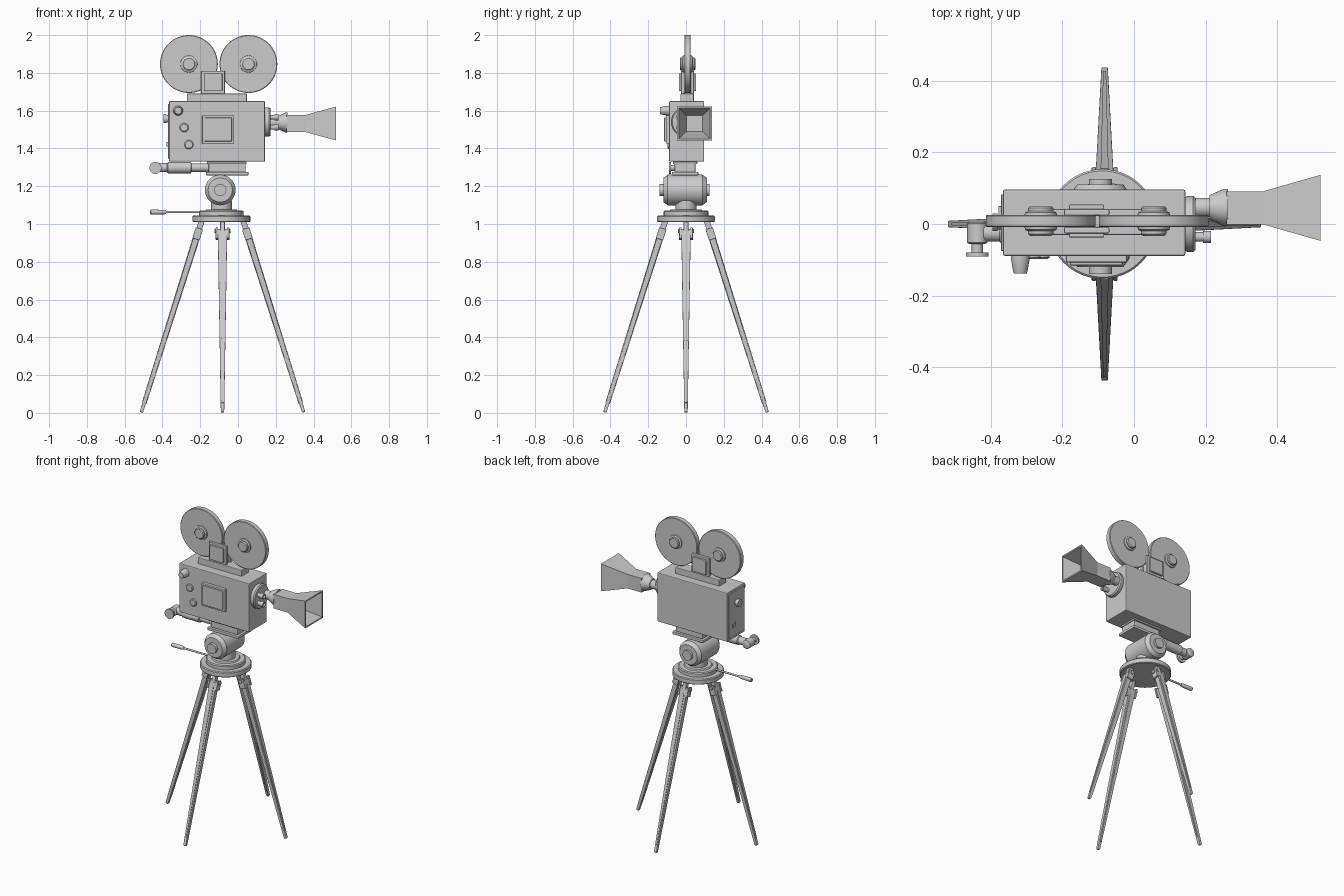
import bpy, bmesh, math
from mathutils import Matrix, Vector

if "Cube" in bpy.data.objects:
    bpy.data.objects.remove(bpy.data.objects["Cube"])

AXES = {
    'x': Matrix(((0, 0, 1), (1, 0, 0), (0, 1, 0))).to_4x4(),
    'y': Matrix(((0, 1, 0), (0, 0, 1), (1, 0, 0))).to_4x4(),
    'z': Matrix.Identity(4),
}


def finish(name, bm, bevel=0.0, smooth=False, matrix=None):
    if matrix is not None:
        bm.transform(matrix)
    bmesh.ops.recalc_face_normals(bm, faces=bm.faces[:])
    mesh = bpy.data.meshes.new(name)
    bm.to_mesh(mesh)
    bm.free()
    ob = bpy.data.objects.new(name, mesh)
    bpy.context.collection.objects.link(ob)
    if bevel:
        mod = ob.modifiers.new("bevel", 'BEVEL')
        mod.width, mod.segments = bevel, 2
    if smooth:
        bpy.ops.object.select_all(action='DESELECT')
        bpy.context.view_layer.objects.active = ob
        ob.select_set(True)
        bpy.ops.object.shade_smooth_by_angle(angle=math.radians(35))
    return ob


def box(name, xs, ys, zs, bevel=0.0, matrix=None):
    bm = bmesh.new()
    bmesh.ops.create_cube(bm, size=1)
    for v in bm.verts:
        v.co = Vector([a + (b - a) * (c + 0.5) for (a, b), c in zip((xs, ys, zs), v.co)])
    return finish(name, bm, bevel, matrix=matrix)


def skin(rings):
    # joins closed loops of points in order and caps both ends
    bm = bmesh.new()
    loops = [[bm.verts.new(p) for p in ring] for ring in rings]
    n = len(loops[0])
    for a, b in zip(loops, loops[1:]):
        for i in range(n):
            j = (i + 1) % n
            bm.faces.new((a[i], a[j], b[j], b[i]))
    bm.faces.new(loops[0])
    bm.faces.new(loops[-1])
    return bm


def lathe(name, centre, axis, profile, n=32, matrix=None):
    # profile points are (position along axis, radius)
    bm = skin([[(r * math.cos(2 * math.pi * i / n), r * math.sin(2 * math.pi * i / n), t)
                for i in range(n)] for t, r in profile])
    bm.transform(Matrix.Translation(centre) @ AXES[axis])
    return finish(name, bm, smooth=True, matrix=matrix)


def square_loft(name, centre, axis, profile, bevel=0.0, matrix=None):
    # profile points are (position along axis, half width, half height)
    bm = skin([[(a, b, t), (-a, b, t), (-a, -b, t), (a, -b, t)] for t, a, b in profile])
    bm.transform(Matrix.Translation(centre) @ AXES[axis])
    return finish(name, bm, bevel, matrix=matrix)


# camera body
box("camera_body", (-.365, .143), (-.089, .096), (1.33, 1.65), .005)
box("rear_door", (-.371, -.36), (-.075, .082), (1.345, 1.635), .003)
box("rear_switch", (-.378, -.365), (.02, .05), (1.41, 1.435), .002)
lathe("rear_eyepiece", (0, .005, 1.558), 'x',
      [(-.395, .018), (-.395, .024), (-.38, .024), (-.38, .02), (-.36, .02)])
box("side_door", (-.19, -.02), (-.107, -.085), (1.425, 1.575), .004)
box("side_door_panel", (-.178, -.032), (-.116, -.1), (1.437, 1.563), .004)
lathe("side_knob", (-.317, 0, 1.6), 'y',
      [(-.138, .014), (-.138, .018), (-.132, .02), (-.098, .026), (-.085, .026)])
for i, (x, z) in enumerate([(-.285, 1.51), (-.26, 1.42)]):
    lathe(f"side_dial_{i}", (x, 0, z), 'y',
          [(-.098, .013), (-.098, .019), (-.094, .024), (-.085, .024)])

# film magazine
Y = .008
box("magazine_base", (-.27, .047), (-.03, .042), (1.64, 1.69), .004)
for name, x in (("rear_reel", -.26), ("front_reel", .055)):
    lathe(name, (x, Y, 1.847), 'y',
          [(-.017, .148), (-.017, .15), (-.014, .153), (.014, .153), (.017, .15), (.017, .148)], 64)
    lathe(name + "_hub", (x, Y, 1.847), 'y',
          [(-.041, .02), (-.041, .03), (-.036, .035), (-.028, .035), (-.024, .044), (-.01, .046),
           (.01, .046), (.024, .044), (.028, .035), (.036, .035), (.041, .03), (.041, .02)])
box("gearbox", (-.182, -.082), (-.02, .036), (1.68, 1.8), .003)
for name, s in (("front", -1), ("back", 1)):
    for part, h, a, b in (("plate", .063, .016, .034), ("panel", .049, .03, .046)):
        box(f"gearbox_{name}_{part}", (-.132 - h, -.132 + h),
            sorted((Y + s * a, Y + s * b)), (1.75 - h + .002, 1.75 + h - .002), .004)

# lens turret and lenses
lathe("lens_turret", (0, 0, 1.54), 'x',
      [(.14, .074), (.15, .078), (.165, .078), (.172, .072)], 40)
lathe("main_lens", (0, .046, 1.537), 'x',
      [(.165, .027), (.21, .027), (.21, .034), (.25, .052), (.262, .052), (.262, .04)])
for i, z in enumerate((1.512, 1.565)):
    lathe(f"small_lens_{i}", (0, -.036, z), 'x',
          [(.165, .013), (.192, .013), (.192, .017), (.215, .017), (.215, .012), (.205, .01)], 24)

# hollow square lens hood
square_loft("lens_hood", (0, .045, 1.532), 'x',
            [(.258, .046, .046), (.36, .046, .046), (.52, .092, .09),
             (.52, .083, .081), (.375, .042, .042)])

# viewfinder tube with elbow
F = (0, -.025, 1.298)
lathe("finder_tube", F, 'x',
      [(-.42, .024), (-.375, .024), (-.37, .03), (-.25, .03), (-.245, .022), (-.15, .022)])
lathe("finder_elbow", (-.437, 0, 1.297), 'y',
      [(-.056, .022), (-.052, .028), (.002, .028), (.006, .022)])
lathe("finder_eyecup", (-.437, 0, 1.297), 'y',
      [(-.09, .02), (-.09, .032), (-.08, .032), (-.08, .016), (-.05, .016)])

# mounting plate
box("mount_block", (-.155, .04), (-.06, .05), (1.275, 1.335), .004)
box("mount_plate", (-.17, .055), (-.075, .065), (1.258, 1.276), .003)
box("mount_rail", (-.165, .045), (-.07, .06), (1.318, 1.33), .003)

# tilt head
CX = -.088
lathe("tilt_head", (-.094, -.005, 1.18), 'y',
      [(-.115, .045), (-.115, .064), (-.092, .081), (.092, .081), (.115, .064), (.115, .045)], 40)
lathe("tilt_axle", (-.094, -.005, 1.18), 'y',
      [(-.135, .022), (-.135, .032), (.13, .032), (.13, .022)])
lathe("pan_neck", (CX, 0, 0), 'z', [(1.06, .056), (1.125, .056)])
lathe("pan_base", (CX, 0, 0), 'z',
      [(1.01, .148), (1.014, .153), (1.04, .153), (1.045, .148), (1.045, .118),
       (1.066, .118), (1.071, .112), (1.071, .085), (1.078, .08)], 48)
lathe("pan_handle", (0, -.02, 1.063), 'x',
      [(-.465, .009), (-.46, .013), (-.39, .012), (-.38, .009), (-.38, .006), (-.18, .006)], 16)

# tripod legs, each built upright and leaned inward
R_TOP, R_BOT, Z_TOP = .112, .43, 1.01
up = Vector((R_TOP - R_BOT, 0, Z_TOP - .003))
L = up.length
lean = Matrix.Translation((R_BOT, 0, .003)) @ Matrix.Rotation(math.atan2(up.x, up.z), 4, 'Y')
for i, name in enumerate(("right", "back", "left", "front")):
    m = Matrix.Translation((-.082, 0, 0)) @ Matrix.Rotation(i * math.pi / 2, 4, 'Z') @ lean
    square_loft(name + "_leg", (0, 0, 0), 'z',
                [(0, .006, .006), (.006, .009, .009), (L - .05, .016, .025)], .002, m)
    for side, s in (("inner", -1), ("outer", 1)):
        square_loft(f"{name}_leg_{side}_strip", (s * .003, 0, 0), 'z',
                    [(.05, .0095, .004), (L - .08, .016, .011)], 0, m)
    box(name + "_leg_tongue", (-.015, .015), (-.012, .012), (L - .07, L + .012), .003, m)
    for s in (-1, 1):
        box(f"{name}_leg_clamp_{'a' if s < 0 else 'b'}", (-.02, .02),
            sorted((s * .024, s * .036)), (L - .095, L - .035), .003, m)
    lathe(name + "_leg_pin", (0, 0, L - .05), 'y',
          [(-.043, .008), (-.043, .011), (.043, .011), (.043, .008)], 16, m)
